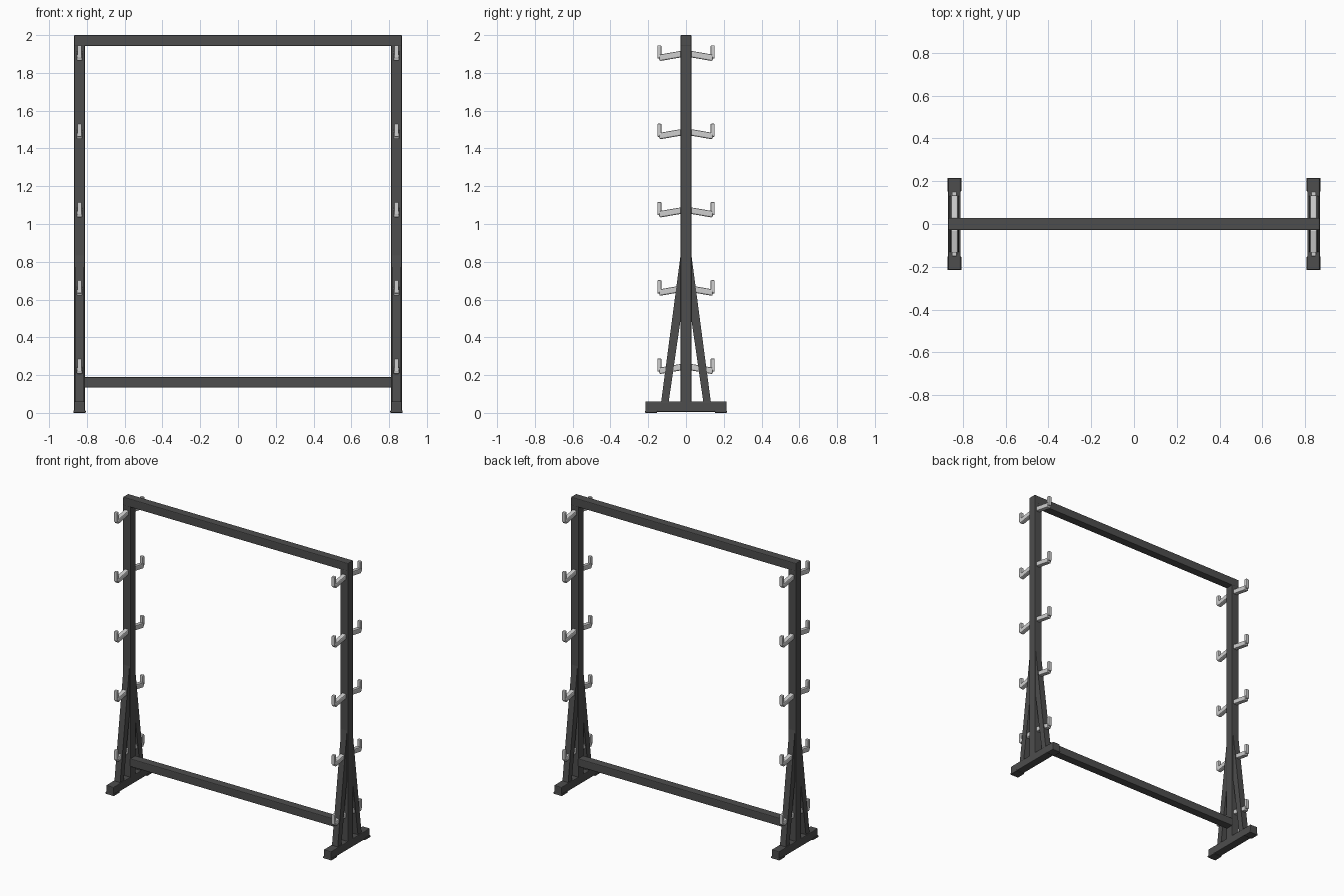
import bpy, bmesh, math
from mathutils import Matrix, Vector

if "Cube" in bpy.data.objects:
    bpy.data.objects.remove(bpy.data.objects["Cube"])


def material(name, value):
    m = bpy.data.materials.new(name)
    m.diffuse_color = (value, value, value, 1)
    m.use_nodes = True
    m.node_tree.nodes["Principled BSDF"].inputs["Base Color"].default_value = m.diffuse_color
    return m


DARK = material("dark_grey_steel", 0.075)
LIGHT = material("light_grey_plastic", 0.62)


def finish(bm, name, mat):
    bmesh.ops.recalc_face_normals(bm, faces=bm.faces[:])
    me = bpy.data.meshes.new(name)
    bm.to_mesh(me)
    bm.free()
    me.materials.append(mat)
    ob = bpy.data.objects.new(name, me)
    bpy.context.collection.objects.link(ob)
    return ob


def box(name, center, size, mat, bevel=0.005, tilt=0.0):
    """Box with rounded edges, tilted about the x axis."""
    bm = bmesh.new()
    bmesh.ops.create_cube(bm, size=1)
    bmesh.ops.scale(bm, vec=size, verts=bm.verts)
    bmesh.ops.bevel(bm, geom=bm.edges[:], offset=bevel, segments=2,
                    profile=0.5, affect='EDGES')
    bm.transform(Matrix.Translation(center) @ Matrix.Rotation(tilt, 4, 'X'))
    return finish(bm, name, mat)


def side_plate(name, points, x, width, mat):
    """Side profile of (y, z) points extruded along x."""
    bm = bmesh.new()
    face = bm.faces.new([bm.verts.new((x - width / 2, y, z)) for y, z in points])
    ext = bmesh.ops.extrude_face_region(bm, geom=[face])
    verts = [v for v in ext["geom"] if isinstance(v, bmesh.types.BMVert)]
    bmesh.ops.translate(bm, vec=(width, 0, 0), verts=verts)
    return finish(bm, name, mat)


X = 0.839        # post centre line
T = 0.058        # tube thickness

# Horizontal beams
box("top_beam", (0, 0, 1.971), (2 * X + T, T, T), DARK)
box("lower_beam", (0, 0, 0.162), (2 * X - T + 0.01, T, 0.056), DARK)

for sx, side in ((-1, "left"), (1, "right")):
    x = sx * X
    # Upright and its foot bar
    box(f"{side}_post", (x, 0, 1.0), (T, T, 1.9), DARK)
    box(f"{side}_foot_bar", (x, 0, 0.033), (T, 0.43, 0.056), DARK)

    for sy, end in ((-1, "front"), (1, "back")):
        tag = f"{side}_{end}"
        # Wider pad under the end of the foot bar
        box(f"{tag}_foot_pad", (x, sy * 0.184, 0.0065), (0.066, 0.064, 0.013), DARK, 0.004)
        # Slanted brace from foot to post
        side_plate(f"{tag}_brace",
                   [(sy * 0.132, 0.055), (sy * 0.092, 0.055),
                    (sy * 0.022, 0.54), (sy * 0.022, 0.84), (sy * 0.028, 0.84)],
                   x, 0.044, DARK)
        # Hooks: sloping arm with an upright tip
        for i in range(5):
            z = 0.288 + 0.4143 * i
            a, b = Vector((x, sy * 0.022, z - 0.045)), Vector((x, sy * 0.143, z - 0.066))
            d = b - a
            box(f"{tag}_hook_arm_{i + 1}", (a + b) / 2, (0.032, d.length, 0.034),
                LIGHT, 0.007, math.atan2(d.z, d.y) if sy > 0 else math.atan2(-d.z, -d.y))
            box(f"{tag}_hook_tip_{i + 1}", (x, sy * 0.141, z - 0.035),
                (0.024, 0.022, 0.07), LIGHT, 0.005)
